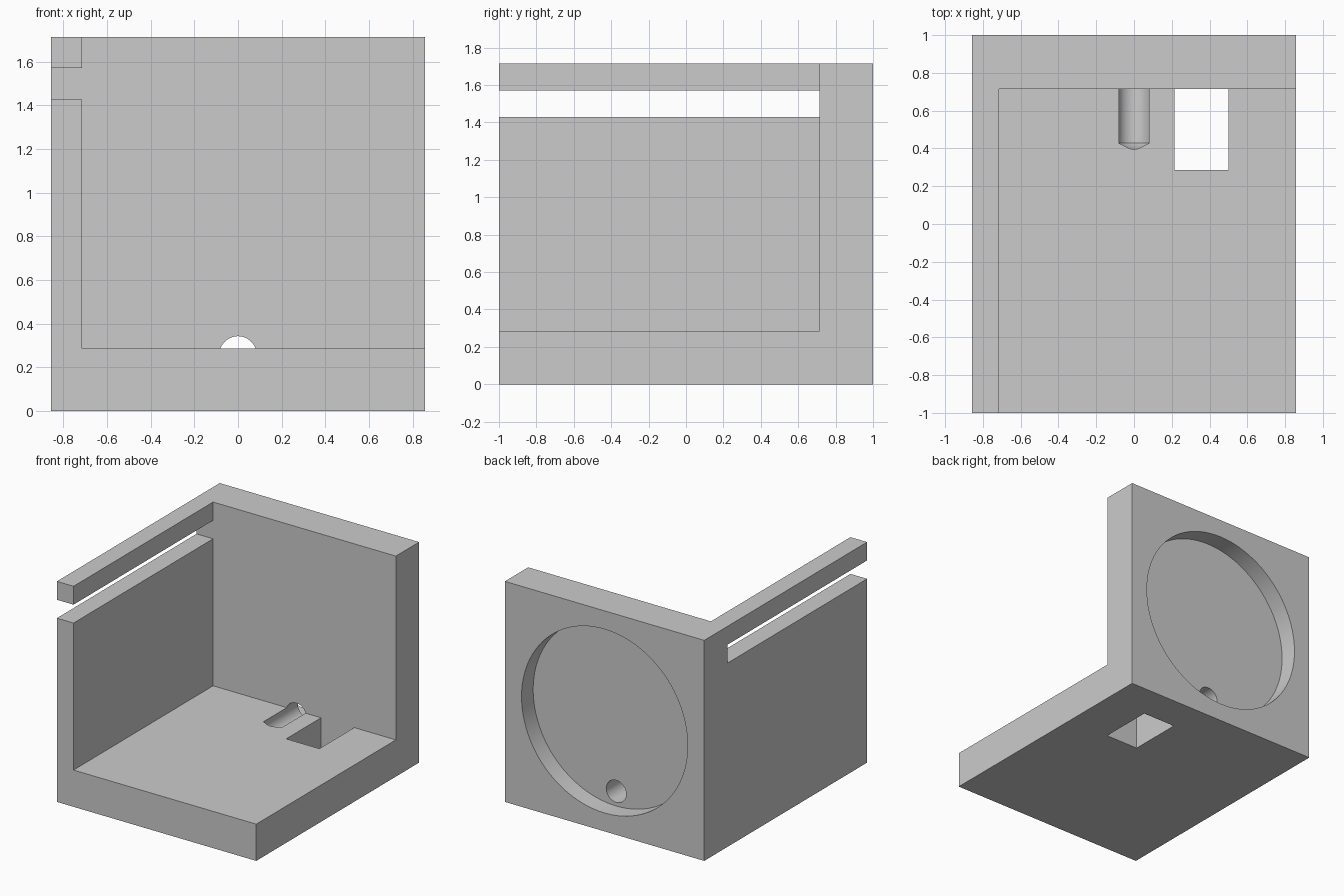
import bpy
import bmesh
import math
from mathutils import Matrix, Vector

cube = bpy.data.objects.get("Cube")
if cube:
    bpy.data.objects.remove(cube, do_unlink=True)

U = 1 / 7                      # base module: the thin wall's thickness
W, D, H = 6 * U, 1.0, 12 * U   # half width, half depth, height
OVER = 0.2                     # cutter overshoot beyond the outer faces

grey = bpy.data.materials.new("light grey")
grey.use_nodes = True
grey.diffuse_color = (0.6, 0.6, 0.6, 1)
grey.node_tree.nodes["Principled BSDF"].inputs["Base Color"].default_value = grey.diffuse_color


def make_object(name, bm):
    bmesh.ops.recalc_face_normals(bm, faces=bm.faces[:])
    mesh = bpy.data.meshes.new(name)
    bm.to_mesh(mesh)
    bm.free()
    mesh.materials.append(grey)
    obj = bpy.data.objects.new(name, mesh)
    bpy.context.collection.objects.link(obj)
    return obj


def box(name, low, high):
    low, high = Vector(low), Vector(high)
    bm = bmesh.new()
    bmesh.ops.create_cube(bm, size=1)
    for v in bm.verts:
        v.co = [(low[i] + high[i]) / 2 + v.co[i] * (high[i] - low[i]) for i in range(3)]
    return make_object(name, bm)


def bore(name, radius, z, front, back, tip=0, sides=96):
    """Round cutter along y, with an optional conical drill point at the front."""
    bm = bmesh.new()
    place = Matrix.Translation((0, (front + back) / 2, z)) @ Matrix.Rotation(math.pi / 2, 4, "X")
    bmesh.ops.create_cone(bm, cap_ends=True, segments=sides, radius1=radius,
                          radius2=radius, depth=back - front, matrix=place)
    if tip:
        cap = min(bm.faces, key=lambda f: f.calc_center_median().y)
        point = bmesh.ops.poke(bm, faces=[cap])["verts"][0]
        point.co.y -= tip
    return make_object(name, bm)


# Outer block, later hollowed into floor, back plate and side wall
body = box("corner_bracket", (-W, -D, 0), (W, D, H))
inner_back = 5 * U
floor_top = 2 * U
drill_radius = 0.6 * U

cutters = [
    # open interior
    box("interior_cutter", (-W + U, -D - OVER, floor_top),
        (W + OVER, inner_back, H + OVER)),
    # long slot through the side wall
    box("slot_cutter", (-W - OVER, -D - OVER, 10 * U), (-W + U + OVER, inner_back, 11 * U)),
    # rectangular window through the floor
    box("window_cutter", (1.5 * U, 2 * U, -OVER), (3.5 * U, inner_back, floor_top + OVER)),
    # shallow round recess in the back plate
    bore("recess_cutter", 5 * U, 6 * U, 6 * U, D + OVER),
    # drilled hole from the recess, leaving a groove in the floor
    bore("drill_cutter", drill_radius, 1.8 * U, 3 * U, 6.5 * U,
         tip=drill_radius * math.tan(math.radians(30)), sides=64),
]

for cutter in cutters:
    mod = body.modifiers.new(cutter.name, "BOOLEAN")
    mod.operation = "DIFFERENCE"
    mod.solver = "EXACT"
    mod.object = cutter

# Bake the cuts and discard the cutters
graph = bpy.context.evaluated_depsgraph_get()
result = bpy.data.meshes.new_from_object(body.evaluated_get(graph))
body.modifiers.clear()
body.data = result
for cutter in cutters:
    bpy.data.objects.remove(cutter, do_unlink=True)

bpy.ops.object.select_all(action="DESELECT")
body.select_set(True)
bpy.context.view_layer.objects.active = body
bpy.ops.object.shade_smooth_by_angle(angle=math.radians(25))
